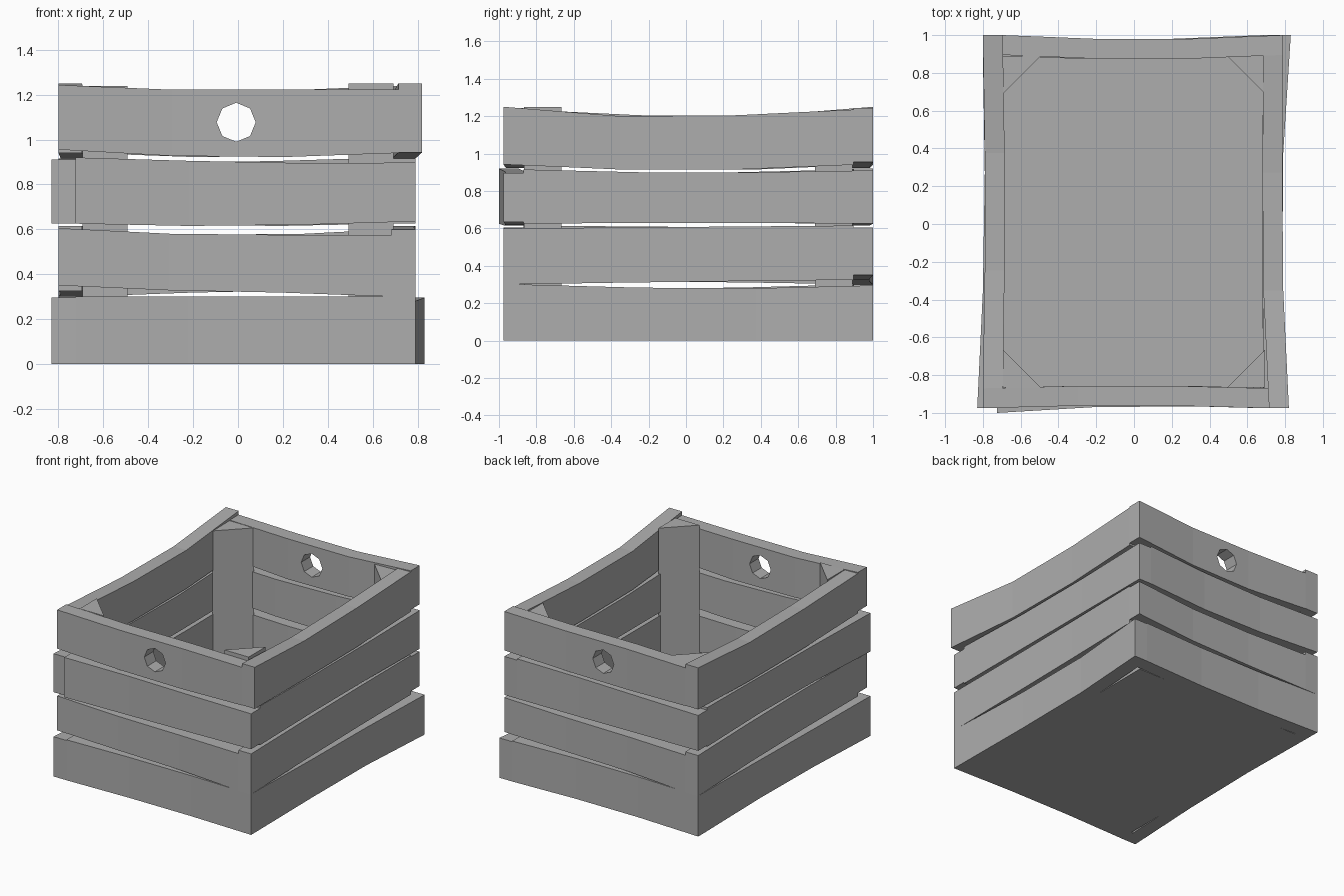
import bpy
import bmesh

cube = bpy.data.objects.get("Cube")
if cube:
    bpy.data.objects.remove(cube, do_unlink=True)

GREY = 0.42
THICK = 0.105

wood = bpy.data.materials.new("plain_grey")
wood.use_nodes = True
wood.diffuse_color = (GREY, GREY, GREY, 1)
wood.node_tree.nodes["Principled BSDF"].inputs["Base Color"].default_value = wood.diffuse_color


def loft(name, rings):
    """Closed solid through matching rings of points."""
    bm = bmesh.new()
    loops = [[bm.verts.new(p) for p in ring] for ring in rings]
    bm.faces.new(loops[0])
    bm.faces.new(loops[-1])
    for a, b in zip(loops, loops[1:]):
        for i in range(len(a)):
            j = (i + 1) % len(a)
            bm.faces.new((a[i], a[j], b[j], b[i]))
    bmesh.ops.recalc_face_normals(bm, faces=bm.faces)
    mesh = bpy.data.meshes.new(name)
    bm.to_mesh(mesh)
    bm.free()
    mesh.materials.append(wood)
    obj = bpy.data.objects.new(name, mesh)
    bpy.context.collection.objects.link(obj)
    return obj


def plank(name, along_x, start, end, outer, low, high):
    """Warped board: outer is its outside face, low and high its edges."""
    rings = []
    for i, (out, lo, hi) in enumerate(zip(outer, low, high)):
        run = start + (end - start) * i / (len(outer) - 1)
        inn = out - THICK if out > 0 else out + THICK
        ring = [(out, lo), (inn, lo), (inn, hi), (out, hi)]
        rings.append([(run, o, z) if along_x else (o, run, z) for o, z in ring])
    return loft(name, rings)


# Edge heights of each row: front low, front high, side low, side high
flat = (0, 0, 0, 0)
rows = [
    (flat, (.3, .3, .3, .3), flat, (.3, .283, .28, .295)),
    ((.35, .328, .318, .3), (.605, .58, .575, .575),
     (.3, .31, .318, .325), (.6, .605, .61, .615)),
    ((.625, .615, .62, .635), (.92, .905, .895, .897),
     (.625, .63, .63, .625), (.915, .9, .9, .91)),
    ((.955, .927, .922, .94), (1.243, 1.222, 1.222, 1.222),
     (.942, .915, .915, .94), (1.25, 1.2, 1.205, 1.235)),
]
# Outside faces of the boards
left_bow = [(.79, .785, .79, .83), (.79, .785, .785, .79),
            (.79, .785, .785, .79), (.82, .79, .785, .79)]
right_bow = [(-.83, -.8, -.79, -.8), (-.8, -.79, -.79, -.8)] * 2
back_bow = (1, .98, .98, 1)
front_bow = (-.975, -.962, -.962, -.975)
front_bow_kicked = (-1, -.97, -.965, -.975)
front_y, back_y = front_bow[0], back_bow[0]

for r, (f_low, f_high, s_low, s_high) in enumerate(rows):
    lb, rb = left_bow[r], right_bow[r]
    # Corner overlaps swap direction on alternate rows
    swap = r % 2 == 0
    front_ends = (rb[0] + THICK, lb[0]) if swap else (rb[0], lb[0] - THICK)
    back_ends = (rb[-1], lb[-1] - THICK) if swap else (rb[-1] + THICK, lb[-1])
    left_ends = (front_y + THICK, back_y) if swap else (front_y, back_y - THICK)
    right_ends = (front_y, back_y - THICK) if swap else (front_y + THICK, back_y)
    f_out = front_bow_kicked if r == 2 else front_bow
    tag = f"plank_row_{r + 1}"
    front = plank("front_" + tag, True, *front_ends, f_out, f_low, f_high)
    back = plank("back_" + tag, True, *back_ends, back_bow, f_low[::-1], f_high[::-1])
    plank("left_" + tag, False, *left_ends, lb, s_low, s_high)
    plank("right_" + tag, False, *right_ends, rb, s_low[::-1], s_high[::-1])

# Octagonal hand holes through the top front and back boards
bpy.ops.mesh.primitive_cylinder_add(vertices=8, radius=.087, depth=3,
                                    location=(-.008, 0, 1.077), rotation=(1.5708, 0, 0))
cutter = bpy.context.object
cutter.name = "hand_hole_cutter"
cutter.data.materials.append(wood)
cutter.hide_render = True
cutter.hide_set(True)
cutter.display_type = 'WIRE'
for board in (front, back):
    cut = board.modifiers.new("hand_hole", 'BOOLEAN')
    cut.operation = 'DIFFERENCE'
    cut.solver = 'EXACT'
    cut.object = cutter

# Triangular corner posts
post_tops = {("front", "left"): 1.25, ("front", "right"): 1.238,
             ("back", "left"): 1.22, ("back", "right"): 1.22}
LEG = .2
for (end, side), top in post_tops.items():
    sx = 1 if side == "left" else -1
    sy = 1 if end == "back" else -1
    x, y = sx * .693, .89 if sy > 0 else -.865
    tri = [(x, y), (x - sx * LEG, y), (x, y - sy * LEG)]
    loft(f"{end}_{side}_post", [[(px, py, z) for px, py in tri] for z in (.03, top)])

# Floor board, flush with the underside
floor = [(-.705, -.87), (.69, -.87), (.69, .885), (-.705, .885)]
loft("floor", [[(x, y, z) for x, y in floor] for z in (0, .05)])
